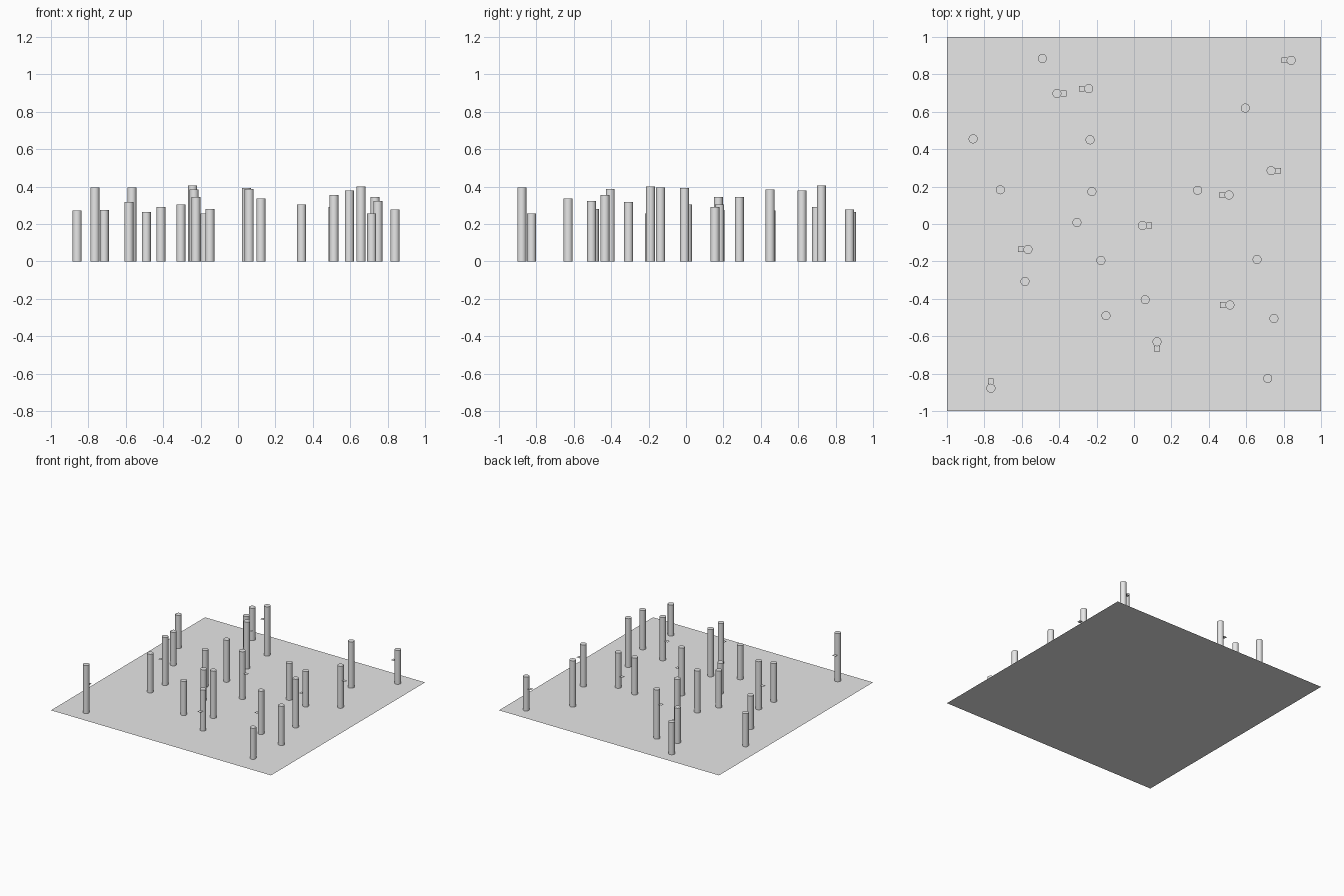
import bpy
import math

cube = bpy.data.objects.get("Cube")
if cube:
    bpy.data.objects.remove(cube, do_unlink=True)

RADIUS = 0.024
LEDGE_SIZE = 0.03
LEDGE_REACH = 0.037

# One plain grey for everything
grey = bpy.data.materials.new("plain_grey")
grey.use_nodes = True
colour = (0.8, 0.8, 0.8, 1)
grey.diffuse_color = colour
grey.node_tree.nodes["Principled BSDF"].inputs["Base Color"].default_value = colour


def finish(name):
    obj = bpy.context.object
    obj.name = name
    obj.data.materials.append(grey)
    return obj


def add_pole(x, y, height):
    bpy.ops.mesh.primitive_cylinder_add(
        vertices=32, radius=RADIUS, depth=height, location=(x, y, height / 2))
    finish("pole")
    bpy.ops.object.shade_smooth_by_angle(angle=math.radians(40))


def add_ledge(x, y, z, direction):
    dx, dy = direction
    bpy.ops.mesh.primitive_plane_add(
        size=LEDGE_SIZE,
        location=(x + dx * LEDGE_REACH, y + dy * LEDGE_REACH, z))
    finish("ledge")


# Ground sheet
bpy.ops.mesh.primitive_plane_add(size=2, location=(0, 0, 0))
finish("ground_sheet")

# Plain poles: x, y, height
plain_poles = [
    (-.49, .885, .265), (.595, .62, .38), (-.86, .455, .272),
    (-.235, .45, .385), (-.715, .183, .275), (-.225, .173, .345),
    (.34, .18, .303), (-.305, .008, .303), (-.177, -.195, .255),
    (.658, -.19, .4), (-.583, -.307, .318), (.06, -.405, .388),
    (-.15, -.49, .28), (.748, -.505, .322), (.715, -.826, .255),
]
for x, y, height in plain_poles:
    add_pole(x, y, height)

# Poles with a small side ledge: x, y, height, ledge height, ledge side
LEFT, RIGHT, FRONT, BACK = (1, 0), (-1, 0), (0, -1), (0, 1)
ledge_poles = [
    (-.412, .698, .29, .17, LEFT), (-.242, .724, .405, .285, RIGHT),
    (.84, .875, .278, .18, RIGHT), (.733, .285, .345, .225, LEFT),
    (.508, .155, .29, .095, RIGHT), (.045, -.008, .392, .21, LEFT),
    (-.567, -.136, .395, .197, RIGHT), (.513, -.433, .355, .16, RIGHT),
    (.123, -.63, .335, .163, FRONT), (-.765, -.878, .395, .22, BACK),
]
for x, y, height, z, side in ledge_poles:
    add_pole(x, y, height)
    add_ledge(x, y, z, side)
